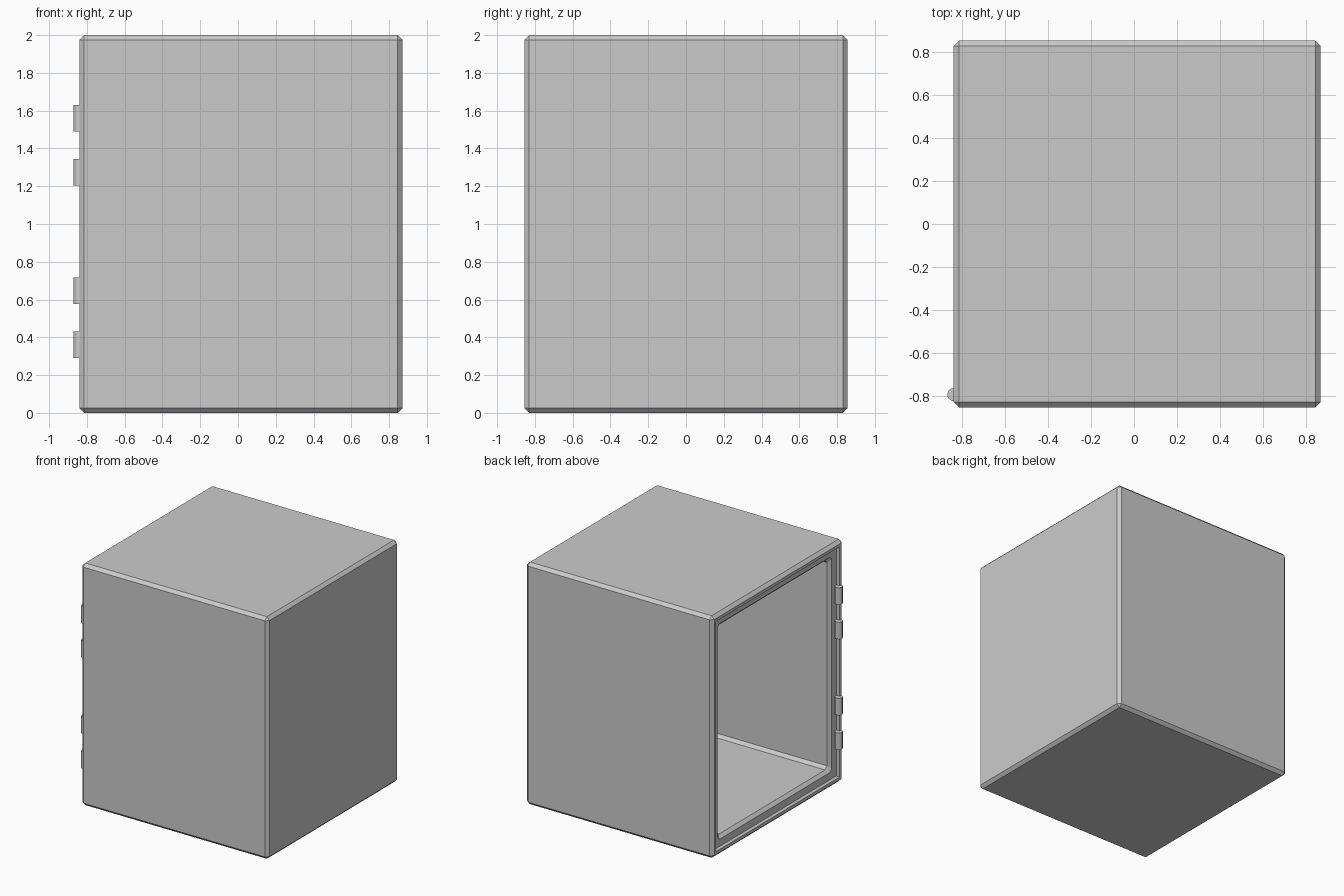
import bpy
import bmesh
from mathutils import Matrix

old = bpy.data.objects.get("Cube")
if old:
    bpy.data.objects.remove(old, do_unlink=True)

GREY = (0.6, 0.6, 0.6, 1)
grey = bpy.data.materials.new("plain_grey")
grey.use_nodes = True
grey.diffuse_color = GREY
grey.node_tree.nodes["Principled BSDF"].inputs["Base Color"].default_value = GREY

DEPTH, HEIGHT = 1.71, 2.0
CH = 0.025                       # chamfer used on every edge
OPEN, BACK = -0.84, 0.87         # open side and closed side in x


def make_object(name, bm):
    mesh = bpy.data.meshes.new(name)
    bm.to_mesh(mesh)
    bm.free()
    mesh.materials.append(grey)
    obj = bpy.data.objects.new(name, mesh)
    bpy.context.collection.objects.link(obj)
    return obj


def ring(bm, x, inset, cut):
    """Rectangle across the box at x, with its corners cut off."""
    w, h = DEPTH / 2 - inset, HEIGHT / 2 - inset
    pts = []
    for sy, sz in ((1, 1), (-1, 1), (-1, -1), (1, -1)):
        pair = [(sy * w, sz * (h - cut)), (sy * (w - cut), sz * h)]
        pts += pair if sy * sz > 0 else pair[::-1]
    return [bm.verts.new((x, y, HEIGHT / 2 + z)) for y, z in pts]


# Cabinet shell: outside, stepped rim, then the chamfered cavity
RIM, STEP, WALL = 0.05, 0.03, 0.135
sections = [
    (BACK, CH, 0), (BACK - CH, 0, CH), (OPEN + CH, 0, CH), (OPEN, CH, 0),
    (OPEN, RIM, 0), (OPEN + STEP, RIM, 0), (OPEN + STEP, WALL - CH, CH),
    (OPEN + STEP + CH, WALL, CH), (BACK - WALL - CH, WALL, CH),
    (BACK - WALL, WALL + CH, 0),
]
bm = bmesh.new()
rings = [ring(bm, *s) for s in sections]
for a, b in zip(rings, rings[1:]):
    for i in range(len(a)):
        j = (i + 1) % len(a)
        bm.faces.new((a[i], a[j], b[j], b[i]))
bm.faces.new(rings[0])
bm.faces.new(rings[-1])
bmesh.ops.remove_doubles(bm, verts=bm.verts, dist=0.0001)
bmesh.ops.recalc_face_normals(bm, faces=bm.faces)
make_object("cabinet_shell", bm)

# Hinge barrels on the front edge of the open side, in two pairs
for n, z in enumerate((0.36, 0.647, 1.275, 1.56), 1):
    bm = bmesh.new()
    bmesh.ops.create_cone(bm, cap_ends=True, segments=16, radius1=0.03, radius2=0.03,
                          depth=0.14, matrix=Matrix.Translation((OPEN, -0.795, z)))
    make_object(f"hinge_barrel_{n}", bm)
